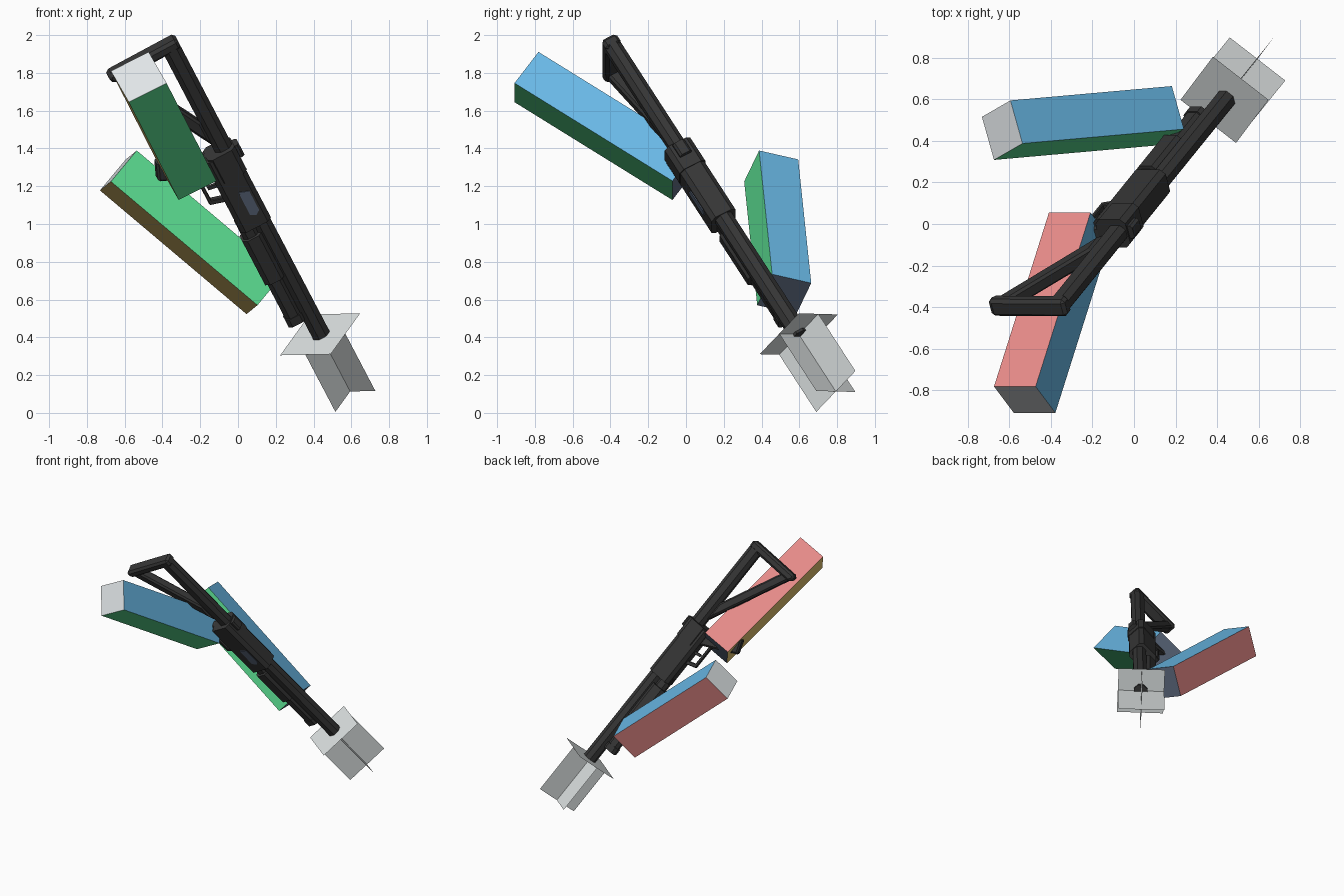
import bpy, bmesh
from mathutils import Vector, Matrix

if "Cube" in bpy.data.objects:
    bpy.data.objects.remove(bpy.data.objects["Cube"])


def material(name, r, g, b):
    lin = lambda c: c / 12.92 if c < 0.04045 else ((c + 0.055) / 1.055) ** 2.4
    m = bpy.data.materials.new(name)
    m.diffuse_color = (lin(r), lin(g), lin(b), 1)
    m.use_nodes = True
    m.node_tree.nodes["Principled BSDF"].inputs["Base Color"].default_value = m.diffuse_color
    return m


GUN = material("gunmetal", 0.21, 0.21, 0.21)
GLASS = material("port_slate", 0.36, 0.41, 0.49)
FLASH = material("flash_grey", 0.86, 0.88, 0.88)
BLUE = material("blue", 0.44, 0.77, 0.96)
PINK = material("pink", 0.96, 0.58, 0.57)
GREEN = material("green", 0.36, 0.87, 0.57)
YELLOW = material("yellow", 0.93, 0.80, 0.46)
WHITE = material("white", 0.92, 0.94, 0.95)
NAVY = material("navy", 0.37, 0.42, 0.50)

# Gun frame: local x runs to the muzzle, y to the gun's left, z to its top
fwd = Vector((0.403, 0.498, -0.768)).normalized()
up = Vector((0.885, 0, 0.465))
up = (up - fwd * up.dot(fwd)).normalized()
left = up.cross(fwd)
FRAME = Matrix((fwd, left, up)).transposed().to_4x4()
FRAME.translation = (0.435, 0.597, 0.416)


def finish(name, bm, mats, frame=FRAME):
    bmesh.ops.recalc_face_normals(bm, faces=bm.faces)
    me = bpy.data.meshes.new(name)
    bm.to_mesh(me)
    bm.free()
    for m in mats:
        me.materials.append(m)
    ob = bpy.data.objects.new(name, me)
    ob.matrix_world = frame
    bpy.context.collection.objects.link(ob)
    return ob


def prism(name, ring, step, mat=GUN):
    """Extrude a closed outline by a vector."""
    bm = bmesh.new()
    face = bm.faces.new([bm.verts.new(p) for p in ring])
    ext = bmesh.ops.extrude_face_region(bm, geom=[face], use_keep_orig=True)
    verts = [v for v in ext["geom"] if isinstance(v, bmesh.types.BMVert)]
    bmesh.ops.translate(bm, verts=verts, vec=step)
    return finish(name, bm, [mat])


def bar(name, x0, x1, hw, z0, z1, c):
    """Straight bar along the gun with chamfered long edges."""
    yz = [(hw, z0 + c), (hw, z1 - c), (hw - c, z1), (c - hw, z1),
          (-hw, z1 - c), (-hw, z0 + c), (c - hw, z0), (hw - c, z0)]
    return prism(name, [(x0, y, z) for y, z in yz], (x1 - x0, 0, 0))


def plate(name, xz, hw, c=0.012, y=0, mat=GUN):
    """Side outline given a width, with chamfered edges."""
    ob = prism(name, [(x, y - hw, z) for x, z in xz], (0, 2 * hw, 0), mat)
    if c:
        mod = ob.modifiers.new("chamfer", "BEVEL")
        mod.width = c
        mod.segments = 1
    return ob


# Barrel, magazine tube and pump
bar("barrel", -0.85, 0.015, 0.048, -0.045, 0.052, 0.028)
bar("magazine_tube", -0.85, -0.14, 0.04, -0.125, -0.035, 0.022)
bar("tube_collar", -0.19, -0.14, 0.044, -0.13, -0.03, 0.02)
bar("pump", -0.74, -0.44, 0.058, -0.137, -0.02, 0.025)

# Receiver with rear collar and ejection port
bar("receiver", -1.28, -0.80, 0.073, -0.122, 0.057, 0.025)
bar("rear_collar", -1.29, -1.13, 0.078, -0.10, 0.062, 0.025)
bar("rear_sight", -1.28, -1.20, 0.035, 0.04, 0.088, 0.012)
plate("ejection_port", [(-1.04, -0.03), (-1.02, 0.02), (-0.89, 0.02),
                        (-0.87, -0.005), (-0.89, -0.035), (-1.02, -0.035)],
      0.004, 0, -0.074, GLASS)

# Pistol grip and trigger guard
plate("pistol_grip", [(-1.28, -0.08), (-1.15, -0.08), (-1.30, -0.385),
                      (-1.41, -0.345)], 0.035)
plate("guard_front", [(-1.02, -0.11), (-0.99, -0.11), (-1.02, -0.20),
                      (-1.05, -0.20)], 0.018, 0.004)
plate("guard_bottom", [(-1.02, -0.18), (-1.02, -0.20), (-1.23, -0.20),
                       (-1.23, -0.18)], 0.018, 0.004)
plate("trigger", [(-1.11, -0.11), (-1.09, -0.11), (-1.10, -0.17),
                  (-1.12, -0.17)], 0.01, 0)

# Skeleton stock
bar("stock_beam", -2.0, -1.25, 0.045, -0.045, 0.055, 0.026)
plate("butt_plate", [(-2.025, 0.055), (-1.96, 0.055), (-1.955, -0.34),
                     (-1.985, -0.365), (-2.02, -0.355)], 0.046, 0.016)
plate("stock_strut", [(-1.98, -0.345), (-1.98, -0.27), (-1.50, -0.04),
                      (-1.34, -0.04)], 0.035, 0.012)

# Muzzle flash: one diamond sheet across the muzzle, two crossed sheets ahead
R, H, L = 0.239, 0.1195, 0.394
sheets = [("flash_disc", [(0, R, 0), (0, 0, R), (0, -R, 0), (0, 0, -R)])]
for i, s in enumerate((1, -1)):
    sheets.append((f"flash_sheet_{i + 1}", [(0, -H, -H * s), (0, H, H * s),
                                            (L, H, H * s), (L, -H, -H * s)]))
for name, pts in sheets:
    bm = bmesh.new()
    bm.faces.new([bm.verts.new(p) for p in pts])
    finish(name, bm, [FLASH])


# Arms: boxes with one colour per side
def arm(name, corner, blue_edge, pink_edge, length):
    axes = [Vector(blue_edge), Vector(pink_edge), Vector(length)]
    bm = bmesh.new()
    bmesh.ops.create_cube(bm, size=1)
    for f in bm.faces:
        n = f.normal
        k = max(range(3), key=lambda i: abs(n[i]))
        f.material_index = 2 * k + (n[k] < 0)
    # Place the unit cube along the three edge vectors
    frame = Matrix(axes).transposed()
    mid = Vector(corner) + sum(axes, Vector()) / 2
    for v in bm.verts:
        v.co = frame @ v.co + mid
    finish(name, bm, [BLUE, YELLOW, PINK, GREEN, NAVY, WHITE],
           Matrix.Identity(4))


arm("rear_arm", (-0.578, -0.908, 1.645), (0.2, 0, 0.101),
    (-0.095, 0.127, 0.165), (0.264, 0.836, -0.518))
arm("front_arm", (-0.673, 0.308, 1.225), (0.137, 0.079, 0.164),
    (-0.058, 0.207, -0.047), (0.776, 0.069, -0.655))
